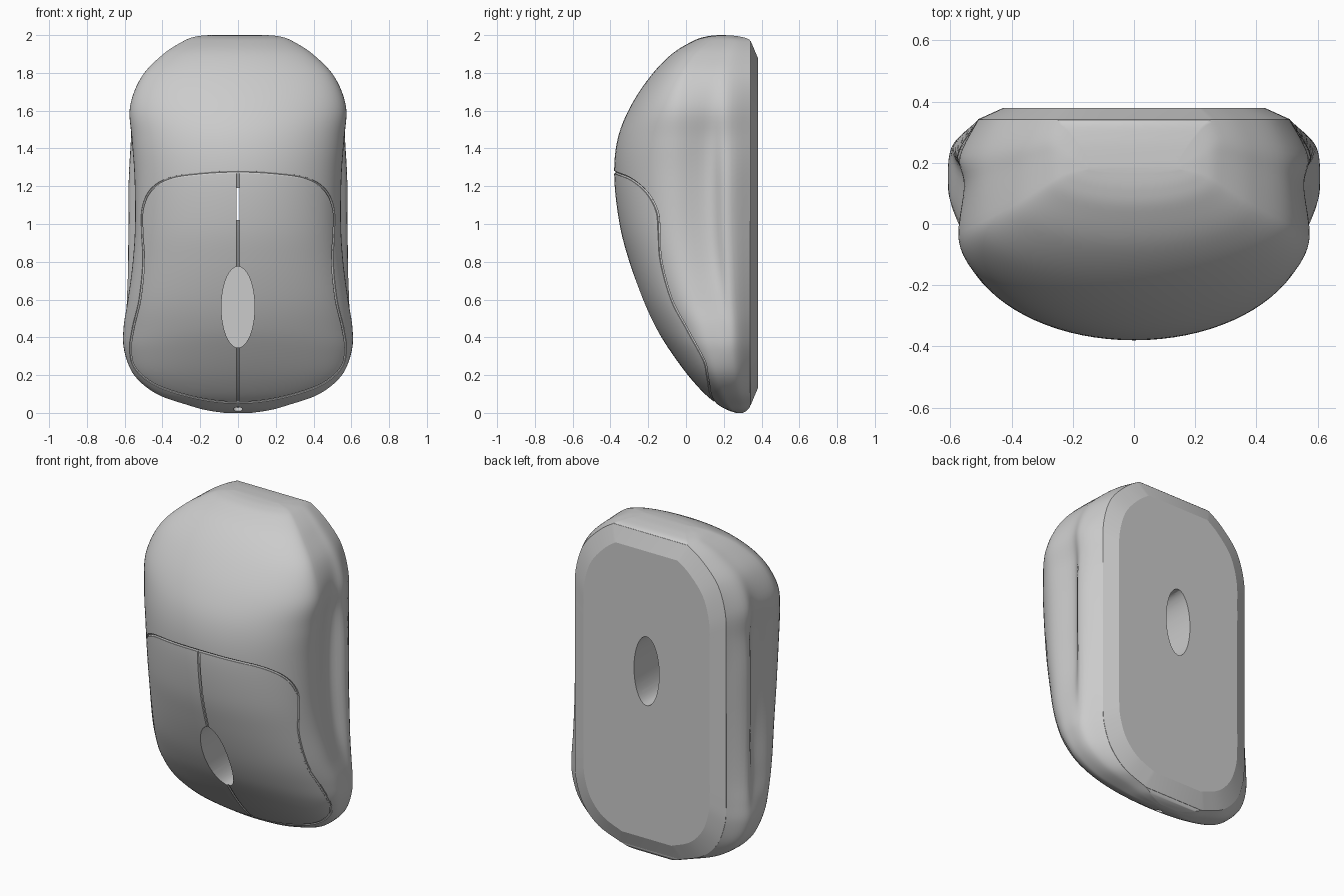
import bpy, bmesh, math
from mathutils import Vector, Matrix
from mathutils.bvhtree import BVHTree

if "Cube" in bpy.data.objects:
    bpy.data.objects.remove(bpy.data.objects["Cube"])


def spline(pts, n, closed=False, before=None):
    """Catmull-Rom curve through points of any dimension."""
    out, m = [], len(pts)
    for i in range(m if closed else m - 1):
        p1, p2 = pts[i], pts[(i + 1) % m]
        p0 = pts[i - 1] if (closed or i) else (before or p1)
        p3 = pts[(i + 2) % m] if (closed or i + 2 < m) else p2
        for k in range(n):
            t = k / n
            out.append(tuple(0.5 * (2 * b + (c - a) * t + (2 * a - 5 * b + 4 * c - d) * t ** 2
                                    + (3 * b - a - 3 * c + d) * t ** 3)
                             for a, b, c, d in zip(p0, p1, p2, p3)))
    if not closed:
        out.append(tuple(pts[-1]))
    return out


def make_object(name, bm):
    bmesh.ops.recalc_face_normals(bm, faces=bm.faces)
    mesh = bpy.data.meshes.new(name)
    bm.to_mesh(mesh)
    bm.free()
    ob = bpy.data.objects.new(name, mesh)
    bpy.context.collection.objects.link(ob)
    return ob


def loft(name, rings):
    """Closed skin through equal-length rings, capped at both ends."""
    bm = bmesh.new()
    rows = [[bm.verts.new(p) for p in r] for r in rings]
    n = len(rows[0])
    for a, b in zip(rows, rows[1:]):
        for i in range(n):
            bm.faces.new((a[i], a[(i + 1) % n], b[(i + 1) % n], b[i]))
    bm.faces.new(rows[0])
    bm.faces.new(rows[-1])
    return make_object(name, bm)


def oval(name, centre, axis, rx, rz, depth):
    bm = bmesh.new()
    rot = Vector(axis).to_track_quat('Z', 'Y').to_matrix().to_4x4()
    bmesh.ops.create_cone(bm, cap_ends=True, segments=48, radius1=1, radius2=1, depth=1,
                          matrix=Matrix.Translation(centre) @ rot @ Matrix.Diagonal((rx, rz, depth, 1)))
    return make_object(name, bm)


def box(name, lo, hi):
    bm = bmesh.new()
    lo, hi = Vector(lo), Vector(hi)
    bmesh.ops.create_cube(bm, size=1, matrix=Matrix.Translation((lo + hi) / 2)
                          @ Matrix.Diagonal((*(hi - lo), 1)))
    return make_object(name, bm)


def tube(name, pts, r, closed):
    cu = bpy.data.curves.new(name, 'CURVE')
    cu.dimensions = '3D'
    cu.bevel_depth, cu.bevel_resolution, cu.use_fill_caps = r, 1, True
    sp = cu.splines.new('POLY')
    sp.points.add(len(pts) - 1)
    for p, co in zip(sp.points, pts):
        p.co = (*co, 1)
    sp.use_cyclic_u = closed
    tmp = bpy.data.objects.new(name, cu)
    bpy.context.collection.objects.link(tmp)
    bpy.context.view_layer.update()
    mesh = bpy.data.meshes.new_from_object(tmp.evaluated_get(bpy.context.evaluated_depsgraph_get()))
    bpy.data.objects.remove(tmp)
    bm = bmesh.new()
    bm.from_mesh(mesh)
    bmesh.ops.remove_doubles(bm, verts=bm.verts, dist=1e-5)
    return make_object(name, bm)


def activate(ob):
    bpy.ops.object.select_all(action='DESELECT')
    ob.select_set(True)
    bpy.context.view_layer.objects.active = ob


def cut(ob, cutter):
    activate(ob)
    mod = ob.modifiers.new("cut", 'BOOLEAN')
    mod.operation, mod.solver, mod.object = 'DIFFERENCE', 'EXACT', cutter
    bpy.ops.object.modifier_apply(modifier=mod.name)


def smooth(ob, deg):
    activate(ob)
    bpy.ops.object.shade_smooth_by_angle(angle=math.radians(deg))


# Body stations: z, front y, widest y, half widths (shoulder, groove, ridge, base), back y
STATIONS = [
    (0.0, .265, .28, .07, .07, .065, .06, .30),
    (.015, .22, .25, .17, .17, .16, .14, .325),
    (.04, .175, .23, .26, .255, .24, .20, .34),
    (.1, .10, .20, .43, .425, .405, .35, .34),
    (.2, .01, .17, .55, .545, .52, .45, .34),
    (.33, -.085, .14, .602, .60, .575, .50, .34),
    (.45, -.16, .11, .606, .60, .585, .51, .34),
    (.6, -.23, .05, .583, .575, .585, .51, .34),
    (.8, -.30, 0, .557, .542, .582, .51, .34),
    (1.0, -.352, -.03, .545, .528, .58, .51, .34),
    (1.25, -.38, -.04, .548, .525, .578, .51, .34),
    (1.45, -.362, -.04, .562, .535, .567, .51, .34),
    (1.62, -.295, -.03, .572, .555, .565, .505, .34),
    (1.78, -.19, 0, .51, .505, .50, .455, .34),
    (1.9, -.075, .06, .395, .39, .385, .35, .34),
    (1.97, .04, .13, .285, .285, .28, .25, .34),
    (1.993, .11, .165, .22, .22, .21, .19, .28),
    (2.0, .17, .18, .15, .15, .145, .14, .2)]
STEPS = 6


def section(row):
    z, p, ym, wf, wg, wr, wb, b = row
    b = min(b, .34)
    half = [(wf * math.sin(t), ym + (p - ym) * math.cos(t))
            for t in (math.pi / 2 * i / 20 for i in range(20))]
    yg, yr = ym + .42 * (b - ym), ym + .68 * (b - ym)
    half += spline([(wf, ym), (wg, yg), (wr, yr), (wb, b)], 5, before=(wg, 2 * ym - yg))
    return [(-x, y, z) for x, y in reversed(half[1:])] + [(x, y, z) for x, y in half]


rows = spline(STATIONS, STEPS)
body = loft("body_shell", [section(r) for r in rows])

# Base plate with a wide chamfer
side = [(r[6], r[0]) for r in rows[2 * STEPS:15 * STEPS + 1]]
outline = side + [(-x, z) for x, z in reversed(side)]
plate = loft("base_plate", [[(x, .335, z) for x, z in outline], [(x, .342, z) for x, z in outline],
                            [(x * .835, .38, 1.005 + (z - 1.005) * .907) for x, z in outline]])

# Seams are projected from the front onto the body
bm = bmesh.new()
bm.from_mesh(body.data)
tree = BVHTree.FromBMesh(bm)
bm.free()


def project(x, z):
    return tree.ray_cast(Vector((x, -2, z)), Vector((0, 1, 0)))[0]


panel = [(0, 1.275), (.2, 1.265), (.36, 1.24), (.46, 1.18), (.505, 1.08), (.507, .95), (.5, .8),
         (.52, .6), (.555, .45), (.57, .33), (.54, .23), (.42, .14), (.2, .075), (0, .055)]
panel += [(-x, z) for x, z in reversed(panel[1:-1])]
cutters = [
    tube("button_seam_cutter", [project(x, z) for x, z in spline(panel, 6, True)], .008, True),
    tube("centre_seam_cutter", [project(0, .057 + 1.215 * i / 50) for i in range(51)], .008, False),
    oval("wheel_slot_cutter", (0, -.1, .56), (0, 1, 0), .088, .215, .8),
    box("wheel_cavity_cutter", (-.25, .07, .32), (.25, .3, .85)),
    box("light_gap_cutter", (-.007, -.5, 1.02), (.007, .15, 1.19)),
    oval("nose_port_cutter", (0, .212, .02), (0, -.49, -.87), .025, .025, .05)]
sensor = oval("sensor_cutter", (0, .3, 1.15), (0, 1, 0), .085, .21, .5)
for c in cutters + [sensor]:
    cut(body, c)
cut(plate, sensor)
for c in cutters + [sensor]:
    bpy.data.objects.remove(c)
smooth(body, 35)
smooth(plate, 15)

# Wheel axle brackets inside the slot
for s, name in ((-1, "wheel_bracket_left"), (1, "wheel_bracket_right")):
    box(name, (s * .13 - .015, .08, .5), (s * .13 + .015, .305, .62))
